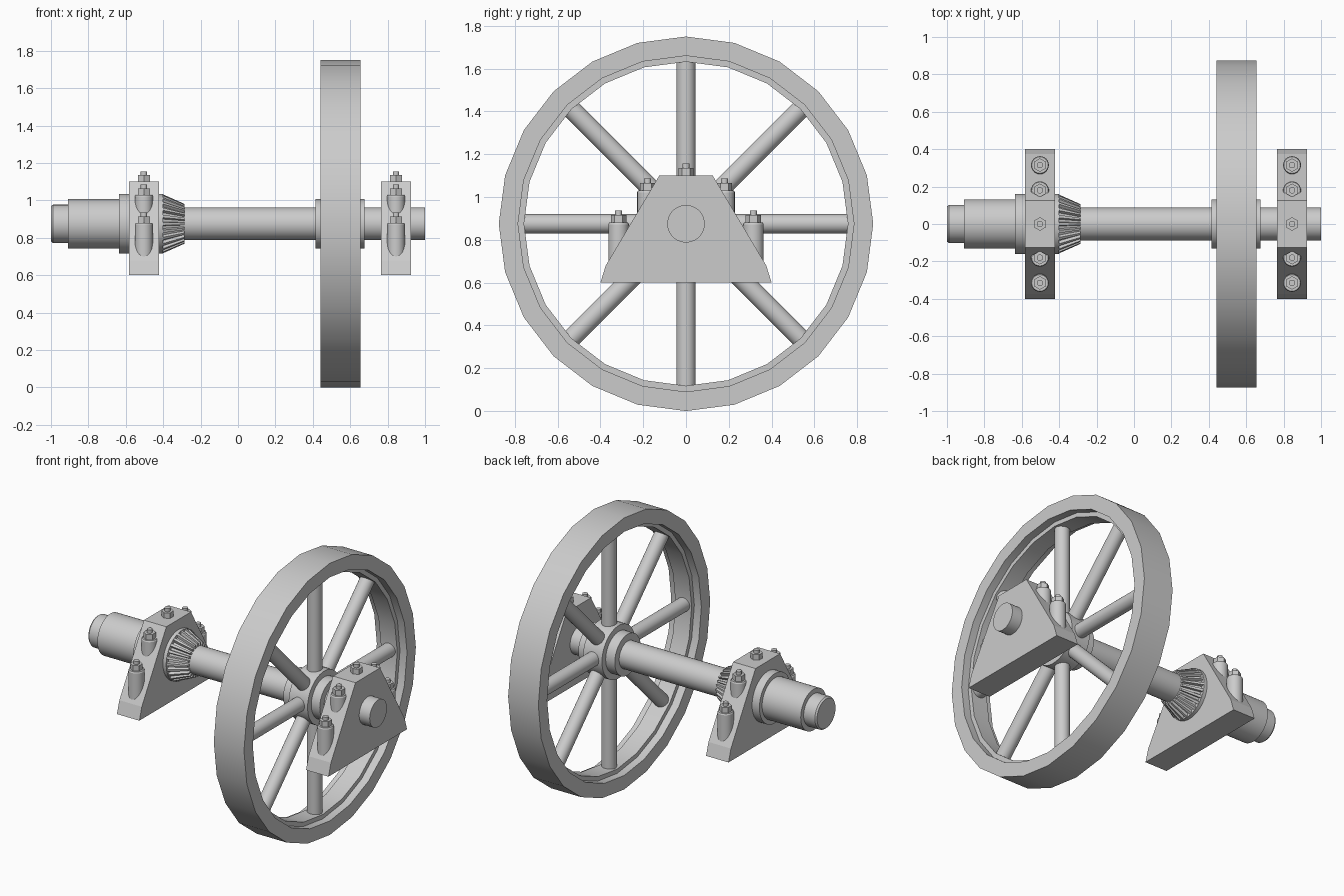
import bpy, bmesh
from math import sin, cos, pi, radians
from mathutils import Matrix, Vector

if "Cube" in bpy.data.objects:
    bpy.data.objects.remove(bpy.data.objects["Cube"])

CZ = 0.875                      # height of the axle
AXLE = Vector((0, 0, CZ))


def finish(name, bm, smooth=True):
    bmesh.ops.recalc_face_normals(bm, faces=bm.faces)
    me = bpy.data.meshes.new(name)
    bm.to_mesh(me)
    bm.free()
    ob = bpy.data.objects.new(name, me)
    bpy.context.collection.objects.link(ob)
    if smooth:
        bpy.ops.object.select_all(action='DESELECT')
        ob.select_set(True)
        bpy.context.view_layer.objects.active = ob
        bpy.ops.object.shade_smooth_by_angle(angle=radians(32))
    return ob


def lathe(name, profile, seg=48, closed=False):
    """Revolve (x, radius) points about the axle."""
    bm = bmesh.new()
    rings = []
    for x, r in profile:
        rings.append([bm.verts.new((x, r * sin(2 * pi * i / seg), CZ + r * cos(2 * pi * i / seg)))
                      for i in range(seg)])
    n = len(rings)
    for k in range(n if closed else n - 1):
        a, b = rings[k], rings[(k + 1) % n]
        for i in range(seg):
            j = (i + 1) % seg
            bm.faces.new((a[i], a[j], b[j], b[i]))
    if not closed:
        bm.faces.new(rings[0])
        bm.faces.new(rings[-1])
    return finish(name, bm)


def add_cyl(bm, x, y, z0, z1, r, seg=24, r_top=None):
    bmesh.ops.create_cone(bm, cap_ends=True, segments=seg, radius1=r,
                          radius2=r if r_top is None else r_top, depth=z1 - z0,
                          matrix=Matrix.Translation((x, y, (z0 + z1) / 2)))


# Stepped axle shaft
lathe("axle_shaft", [(-1, 0.094), (-0.99, 0.102), (-0.91, 0.102), (-0.91, 0.132),
                     (-0.635, 0.132), (-0.635, 0.0875), (1, 0.0875)])
lathe("shaft_collar", [(-0.635, 0.16), (-0.57, 0.16)])

# Flywheel rim: low-poly ring with a raised band inside
lathe("wheel_rim", [(0.44, 0.875), (0.655, 0.875), (0.655, 0.785), (0.605, 0.785),
                    (0.605, 0.757), (0.49, 0.757), (0.49, 0.785), (0.44, 0.785)],
      seg=24, closed=True)

# Hub with central flange
lathe("wheel_hub", [(0.415, 0.132), (0.48, 0.132), (0.48, 0.17), (0.615, 0.17),
                    (0.615, 0.132), (0.675, 0.132)])

# Eight round spokes
bm = bmesh.new()
for i in range(8):
    m = Matrix.Translation((0.5475, 0, CZ)) @ Matrix.Rotation(i * pi / 4, 4, 'X')
    bmesh.ops.create_cone(bm, cap_ends=True, segments=24, radius1=0.045, radius2=0.045,
                          depth=0.66, matrix=m @ Matrix.Translation((0, 0, 0.44)))
finish("wheel_spokes", bm)

# Bevel gear: backing disc and cone, then tapered teeth
lathe("gear_body", [(-0.43, 0.16), (-0.4, 0.16), (-0.4, 0.138), (-0.285, 0.088)])
bm = bmesh.new()
TEETH = 24
for i in range(TEETH):
    m = Matrix.Translation(AXLE) @ Matrix.Rotation(2 * pi * i / TEETH, 4, 'X')
    ends = []
    for x, r0, r1, w0, w1 in ((-0.402, 0.125, 0.158, 0.013, 0.008),
                              (-0.285, 0.078, 0.106, 0.008, 0.005)):
        ends.append([bm.verts.new(m @ Vector((x, y, z))) for y, z in
                     ((-w0, r0), (w0, r0), (w1, r1), (-w1, r1))])
    a, b = ends
    bm.faces.new(a)
    bm.faces.new(b)
    for k in range(4):
        bm.faces.new((a[k], a[(k + 1) % 4], b[(k + 1) % 4], b[k]))
finish("gear_teeth", bm, smooth=False)

# Two bearing blocks with bolt bosses, nuts and studs
half = [(0.4, 0.6), (0.375, 0.68), (0.125, 1.1)]
outline = half + [(-y, z) for y, z in reversed(half)]
for side, cx in (("left", -0.503), ("right", 0.845)):
    bm = bmesh.new()
    face = bm.faces.new([bm.verts.new((cx - 0.08, y, z)) for y, z in outline])
    ext = bmesh.ops.extrude_face_region(bm, geom=[face], use_keep_orig=True)
    bmesh.ops.translate(bm, vec=(0.16, 0, 0),
                        verts=[v for v in ext["geom"] if isinstance(v, bmesh.types.BMVert)])
    finish(f"{side}_bearing_block", bm, smooth=False)

    bosses, bolts = bmesh.new(), bmesh.new()
    for y, top, low in ((0, 1.1, None), (0.18, 1.03, 0.88), (-0.18, 1.03, 0.88),
                        (0.315, 0.88, 0.68), (-0.315, 0.88, 0.68)):
        if low:
            add_cyl(bosses, cx, y, low, top - 0.008, 0.048)
            add_cyl(bosses, cx, y, top - 0.008, top, 0.048, r_top=0.044)
        add_cyl(bolts, cx, y, top - 0.01, top + 0.035, 0.036, seg=6)
        add_cyl(bolts, cx, y, top, top + 0.056, 0.017, seg=16)
    finish(f"{side}_bolt_bosses", bosses)
    finish(f"{side}_nuts_and_studs", bolts)
